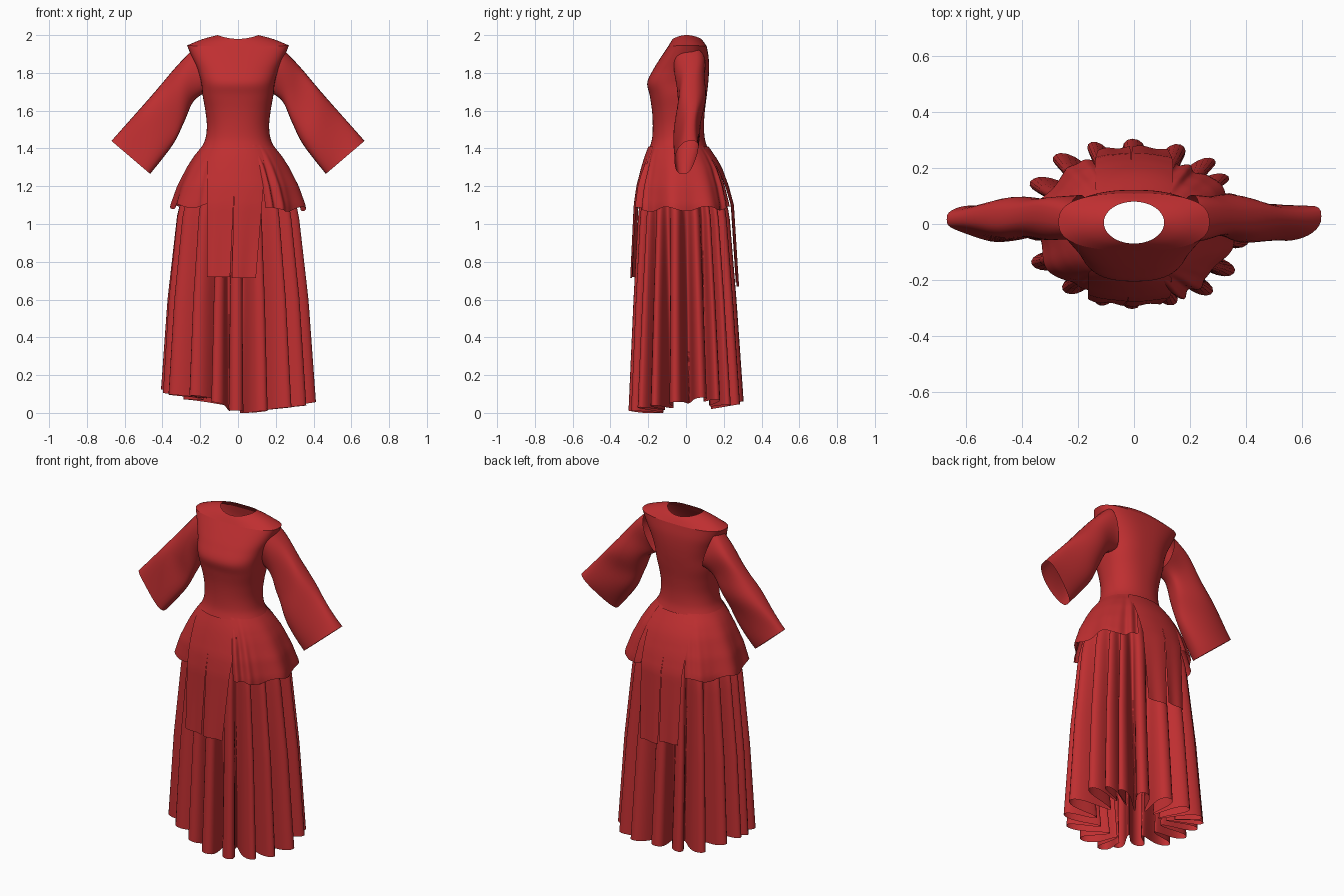
import bpy, math, random
from math import sin, cos, pi

if "Cube" in bpy.data.objects:
    bpy.data.objects.remove(bpy.data.objects["Cube"])

random.seed(4)
red = bpy.data.materials.new("red_cloth")
red.diffuse_color = (0.52, 0.028, 0.03, 1)
red.use_nodes = True
red.node_tree.nodes["Principled BSDF"].inputs["Base Color"].default_value = red.diffuse_color


def grid(name, f, nu, nv, closed=False):
    """Cloth sheet from f(u, v), u around and v along, both 0..1."""
    cols = nu if closed else nu + 1
    verts = [f(i / nu, j / nv) for j in range(nv + 1) for i in range(cols)]
    faces = []
    for j in range(nv):
        for i in range(nu):
            k = (i + 1) % cols
            faces.append((j * cols + i, j * cols + k, (j + 1) * cols + k, (j + 1) * cols + i))
    me = bpy.data.meshes.new(name)
    me.from_pydata(verts, [], faces)
    me.materials.append(red)
    ob = bpy.data.objects.new(name, me)
    bpy.context.collection.objects.link(ob)
    for p in me.polygons:
        p.use_smooth = True
    return ob


def spline(rows, t):
    """Catmull-Rom through rows, t 0..1."""
    s = t * (len(rows) - 1)
    i = min(int(s), len(rows) - 2)
    s -= i
    a, b, c, d = (rows[max(0, min(len(rows) - 1, i + k))] for k in (-1, 0, 1, 2))
    return [0.5 * (2 * q + (r - p) * s + (2 * p - 5 * q + 4 * r - w) * s * s
                   + (3 * q - p - 3 * r + w) * s ** 3) for p, q, r, w in zip(a, b, c, d)]


def at_z(rows, z):
    """Linear lookup of (z, half width, front y, back y) by height."""
    for a, b in zip(rows, rows[1:]):
        if z >= b[0]:
            t = (z - a[0]) / (b[0] - a[0])
            return [p + (q - p) * t for p, q in zip(a, b)]
    return list(rows[-1])


def signed_pow(c, e):
    return math.copysign(abs(c) ** e, c)


def oval(th, a, yf, yb, p=2.2, r=1):
    return (a * r * signed_pow(cos(th), 2 / p),
            (yf + yb) / 2 + (yb - yf) / 2 * r * signed_pow(sin(th), 2 / p))


# Bodice and yoke: z, half width, front, back, squareness, extra height at sides
BODICE = [(1.40, .197, -.195, .115, 2.2, 0), (1.45, .173, -.18, .1, 2.2, 0),
          (1.52, .165, -.176, .095, 2.2, 0), (1.60, .173, -.18, .1, 2.3, 0),
          (1.68, .187, -.192, .11, 2.5, 0), (1.75, .195, -.205, .118, 2.6, 0),
          (1.82, .215, -.172, .122, 2.6, 0), (1.88, .242, -.135, .12, 2.6, 0),
          (1.94, .27, -.095, .11, 2.6, .005)]
YOKE = [BODICE[-1], (1.965, .19, -.08, .093, 2.2, .013), (1.98, .108, -.07, .08, 2.0, .02)]


def loft(rows):
    def f(u, v):
        z, a, yf, yb, p, dz = spline(rows, v)
        th = 2 * pi * u
        x, y = oval(th, a, yf, yb, p)
        return x, y, z + dz * cos(th) ** 2
    return f


grid("bodice", loft(BODICE), 64, 40, True)
grid("yoke", loft(YOKE), 64, 8, True)

# Flared sleeves: upper x, z, lower x, z, centre y, half depth
SLEEVE = [(.235, 1.93, .165, 1.70, .02, .082), (.33, 1.83, .235, 1.65, .025, .074),
          (.44, 1.70, .285, 1.54, .02, .072), (.55, 1.575, .345, 1.42, .01, .066),
          (.67, 1.44, .465, 1.265, .002, .056)]
for side, name in ((1, "right_sleeve"), (-1, "left_sleeve")):
    def sleeve(u, v):
        ux, uz, lx, lz, yc, h = spline(SLEEVE, v)
        c = cos(2 * pi * u)
        s = signed_pow(sin(2 * pi * u), .7)
        fold = .01 * sin(9 * v + side) * sin(4 * pi * u + 4 * v)
        return (side * ((ux + lx) / 2 + (ux - lx) / 2 * c),
                yc + h * s + .022 * c * v + fold, (uz + lz) / 2 + (uz - lz) / 2 * c)
    grid(name, sleeve, 32, 24, True)

# Long skirt with deep rounded folds
SKIRT = [(1.38, .19, -.175, .1), (1.3, .235, -.205, .16), (1.2, .285, -.235, .195),
         (1.05, .327, -.258, .235), (.6, .38, -.288, .278), (0, .425, -.322, .328)]
N = 18
lobe = [random.uniform(-.06, .01) for _ in range(N)]
depth = [random.uniform(.4, .62) for _ in range(N)]


def skirt(u, v):
    th = 2 * pi * u
    ph = N * th
    i = int(u * N) % N
    bell = .5 - .5 * cos(ph)
    drop = v ** .7
    hem = .05 + .045 * cos(th) ** 2 - .022 * cos(th) - .04 * max(0, cos(th + 1.1)) ** 4
    hem = max(0, hem + .012 * sin(5 * th) - .02 * (1 - bell))
    z = 1.38 + (hem - 1.38) * v
    _, a, yf, yb = at_z(SKIRT, z)
    # each valley takes the depth of the fold it sits between
    dep = depth[int(u * N + .5) % N]
    r = 1 - dep * drop * (1 - bell) + lobe[i] * bell * drop
    curl = .40 * sin(2 * ph) - .6 * sin(ph)
    ang = th + curl / N * drop + .05 * sin(3 * th + 1) + .04 * sin(5 * th)
    ang += .1 * drop * (1 - bell) * sin(2 * th + .5)
    x, y = oval(ang, a, yf, yb, 2.1, r)
    return x, y, z


grid("skirt", skirt, N * 20, 26, True)

# Peplum halves over the hips
PEPLUM = [(1.42, .184, -.188, .107), (1.4, .2, -.196, .118), (1.36, .232, -.212, .148),
          (1.3, .27, -.23, .183), (1.2, .318, -.256, .22), (1.1, .35, -.268, .245),
          (.65, .375, -.28, .265)]


def peplum(name, t0, t1, waves, hem0, hem1, gather):
    def f(u, v):
        th = t0 + (t1 - t0) * u
        z = 1.42 + (hem0 + (hem1 - hem0) * u - 1.42) * v
        z += .012 * v * sin(waves * 2 * pi * u + 1)
        _, a, yf, yb = at_z(PEPLUM, z)
        r = 1 + .04 * v * sin(waves * 2 * pi * u)
        # crumpled gathers near both ends
        g = math.exp(-(u / .12) ** 2) + .7 * math.exp(-((1 - u) / .12) ** 2)
        r += gather * g * min(1, v * 2) * (.2 + sin(62 * u))
        x, y = oval(th, a, yf, yb, 2.2, r)
        return x, y, z
    grid(name, f, 120, 18)


peplum("right_peplum", -pi / 2 + .38, pi / 2 - .42, 3, 1.075, 1.085, .07)
peplum("left_peplum", pi / 2 + .4, 3 * pi / 2 - .42, 3, 1.08, 1.1, .02)


# Hanging panels, front and back, each split by a slit
def panel(name, back, top, bottom, end):
    def f(u, v):
        z = 1.41 + (end - 1.41) * v
        _, a, yf, yb = at_z(PEPLUM, z)
        k = max(0, (1.2 - z) / (1.2 - end))       # slit opens below the hip
        x0, x1 = (top[n] + (bottom[n] - top[n]) * k for n in (0, 1))
        x = x0 + (x1 - x0) * u
        x *= min(1, a / .23)
        mid, half = (yf + yb) / 2, (yb - yf) / 2 + .007 + .006 * k
        y = half * (1 - min(1, abs(x) / a) ** 2.2) ** (1 / 2.2)
        y += .004 * k * sin(7 * u)
        return x, mid + (y if back else -y), z
    grid(name, f, 14, 24)


panel("front_panel_left", False, (-.165, -.02), (-.165, -.042), .72)
panel("front_panel_right", False, (-.02, .135), (-.032, .095), .715)
panel("back_panel_left", True, (-.14, -.01), (-.13, -.015), .69)
panel("back_panel_right", True, (-.01, .14), (-.005, .12), .67)
